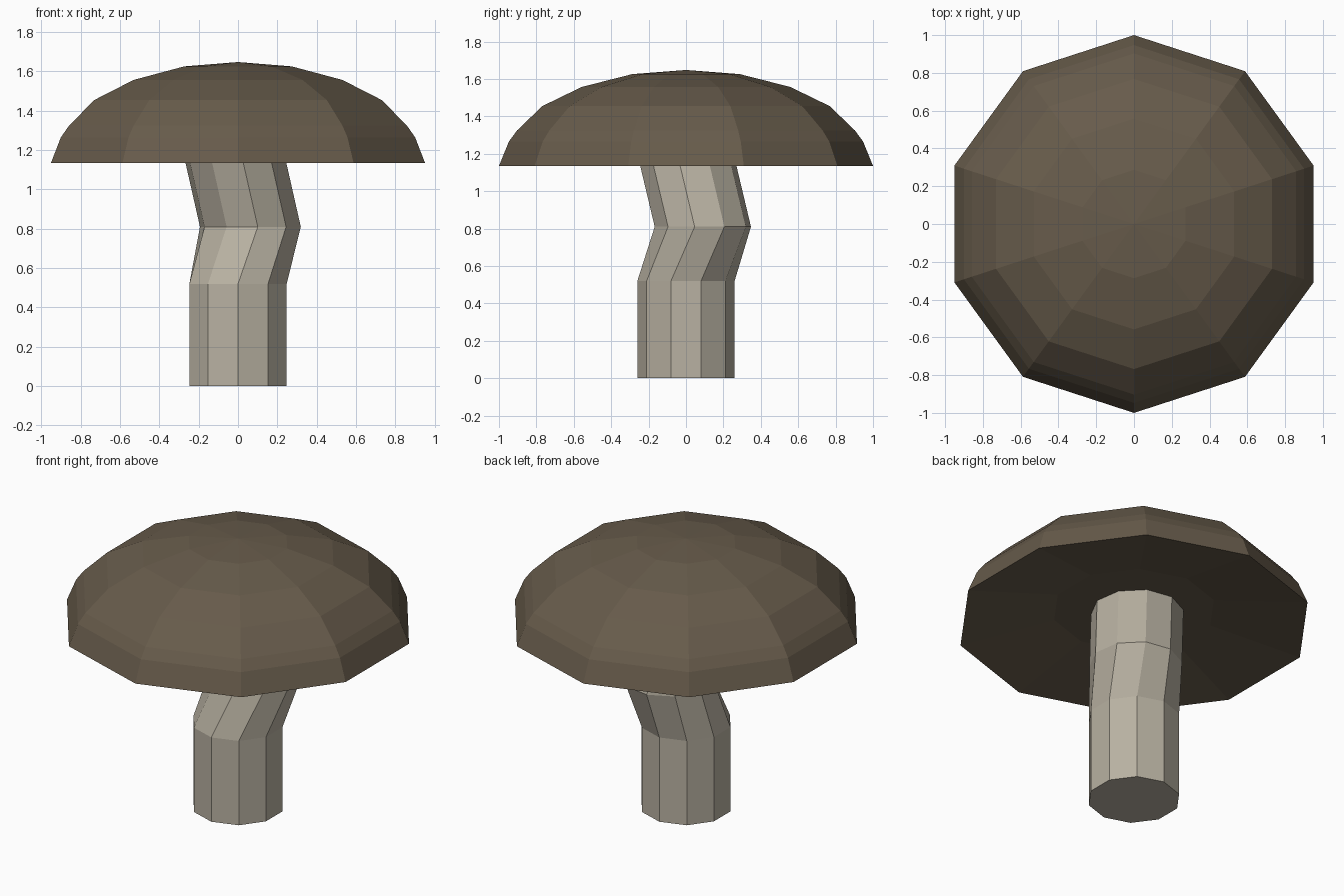
import bpy, bmesh
from math import sin, cos, pi, radians

if "Cube" in bpy.data.objects:
    bpy.data.objects.remove(bpy.data.objects["Cube"])

SIDES = 10


def material(name, color):
    mat = bpy.data.materials.new(name)
    mat.diffuse_color = (*color, 1)
    mat.use_nodes = True
    mat.node_tree.nodes["Principled BSDF"].inputs["Base Color"].default_value = mat.diffuse_color
    return mat


def loft(name, sections, mat):
    """Skin decagon sections (x, y, z, radius, twist); radius 0 is a point."""
    bm = bmesh.new()
    rings = []
    for x, y, z, r, twist in sections:
        if r == 0:
            rings.append([bm.verts.new((x, y, z))] * SIDES)
            continue
        angles = [-pi / 2 + radians(twist) + 2 * pi * i / SIDES for i in range(SIDES)]
        rings.append([bm.verts.new((x + r * cos(a), y + r * sin(a), z)) for a in angles])
    for low, high in zip(rings, rings[1:]):
        for i in range(SIDES):
            j = (i + 1) % SIDES
            corners = dict.fromkeys((low[i], low[j], high[j], high[i]))
            bm.faces.new(list(corners))
    # Close open ends
    for ring in (rings[0], rings[-1]):
        if ring[0] is not ring[1]:
            bm.faces.new(ring)
    bmesh.ops.recalc_face_normals(bm, faces=bm.faces)
    mesh = bpy.data.meshes.new(name)
    bm.to_mesh(mesh)
    bm.free()
    mesh.materials.append(mat)
    obj = bpy.data.objects.new(name, mesh)
    bpy.context.collection.objects.link(obj)
    return obj


# Bent stem, slightly twisted above the first bend
loft("stem", [
    (0, 0, 0, 0.26, 0),
    (0, 0, 0.52, 0.26, 0),
    (0.063, 0.09, 0.81, 0.26, 8.3),
    (-0.032, -0.01, 1.23, 0.26, 8.3),
], material("stem_cream", (0.48, 0.44, 0.36)))

# Domed cap with a shallow hollow underneath
cap_profile = [
    (0.46, 1.225), (1.0, 1.135), (0.947, 1.265), (0.903, 1.325),
    (0.768, 1.455), (0.558, 1.557), (0.287, 1.626), (0, 1.648),
]
loft("cap", [(0, 0, z, r, 0) for r, z in cap_profile],
     material("cap_brown", (0.135, 0.105, 0.07)))
